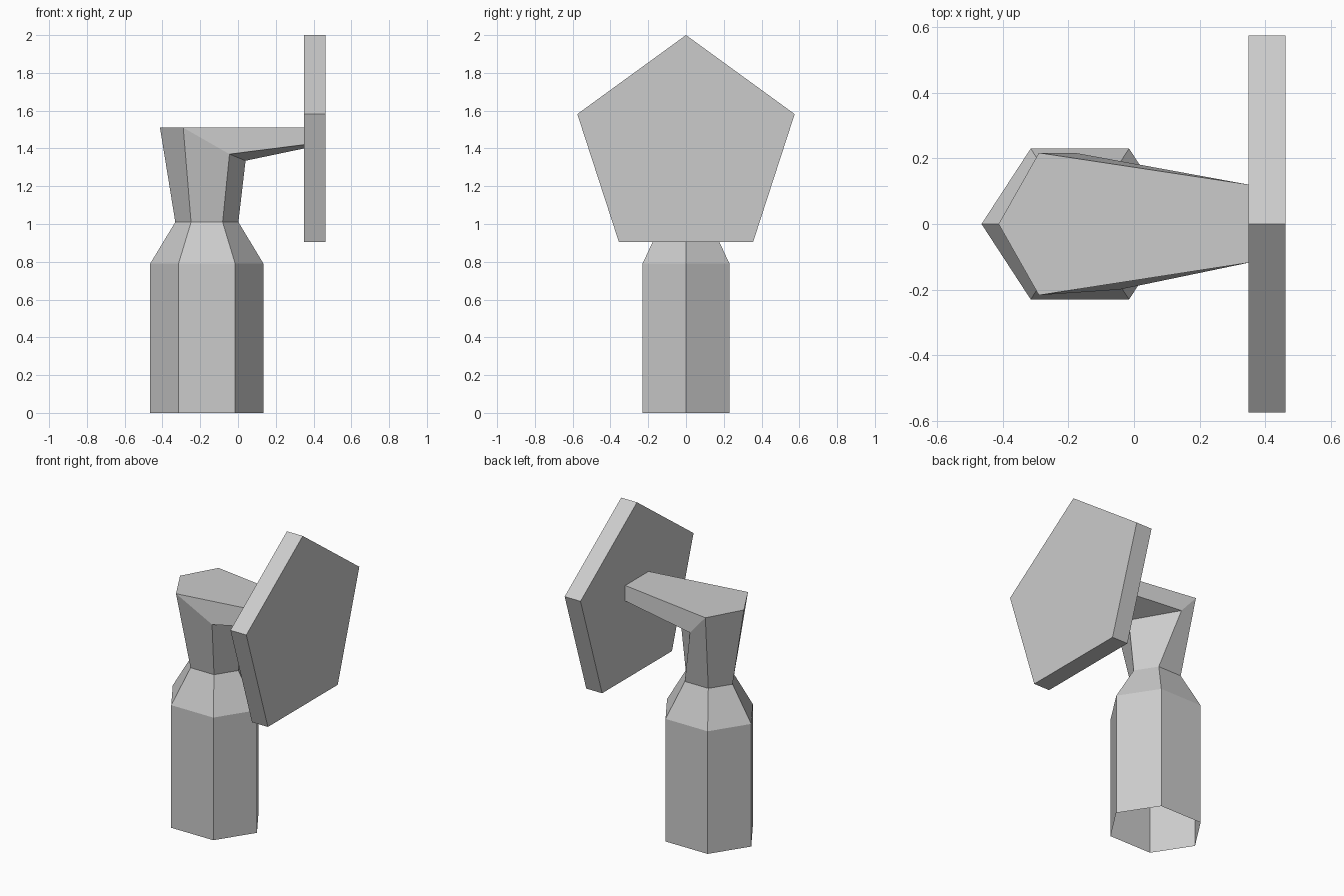
import bpy, bmesh
from math import sin, cos, pi

if "Cube" in bpy.data.objects:
    bpy.data.objects.remove(bpy.data.objects["Cube"])


def bridge(bm, a, b, closed=True):
    """Join two rows of vertices with quads."""
    n = len(a)
    for i in range(n if closed else n - 1):
        j = (i + 1) % n
        bm.faces.new((a[i], a[j], b[j], b[i]))


def row(bm, points):
    return [bm.verts.new(p) for p in points]


def finish(bm, name):
    bmesh.ops.recalc_face_normals(bm, faces=bm.faces[:])
    mesh = bpy.data.meshes.new(name)
    bm.to_mesh(mesh)
    bm.free()
    bpy.context.collection.objects.link(bpy.data.objects.new(name, mesh))


def hexagon(rx, z, cx=-0.165):
    """Flattened hexagon starting at the rear (-x) corner."""
    ry = rx * 0.23 / 0.3 / sin(pi / 3)
    return [(cx + rx * cos(pi + k * pi / 3), ry * sin(pi + k * pi / 3), z)
            for k in range(6)]


# Hexagonal post with open base, shoulder and flared neck
bm = bmesh.new()
rings = [row(bm, hexagon(r, z)) for r, z in ((0.3, 0), (0.3, 0.79), (0.167, 1.01))]
neck = row(bm, [(-0.413, 0, 1.51), (-0.29, -0.217, 1.51), (-0.045, -0.2, 1.37),
                (0.04, 0, 1.335), (-0.18, 0.217, 1.385), (-0.29, 0.217, 1.51)])
rings.append(neck)
for lower, upper in zip(rings, rings[1:]):
    bridge(bm, lower, upper)

# Arm drawn forward from the neck to the plate
tip = row(bm, [(0.35, -0.118, 1.51), (0.35, -0.118, 1.42), (0.35, 0, 1.4),
               (0.35, 0.12, 1.41), (0.35, 0.12, 1.51)])
bridge(bm, neck[1:], tip, closed=False)
bm.faces.new((neck[0], neck[1], tip[0], tip[4], neck[5]))
finish(bm, "post_and_arm")

# Pentagonal plate
bm = bmesh.new()
sides = [row(bm, [(x, 0.605 * sin(k * 2 * pi / 5), 1.395 + 0.605 * cos(k * 2 * pi / 5))
                  for k in range(5)]) for x in (0.349, 0.462)]
bridge(bm, *sides)
for side in sides:
    bm.faces.new(side)
finish(bm, "pentagon_plate")
